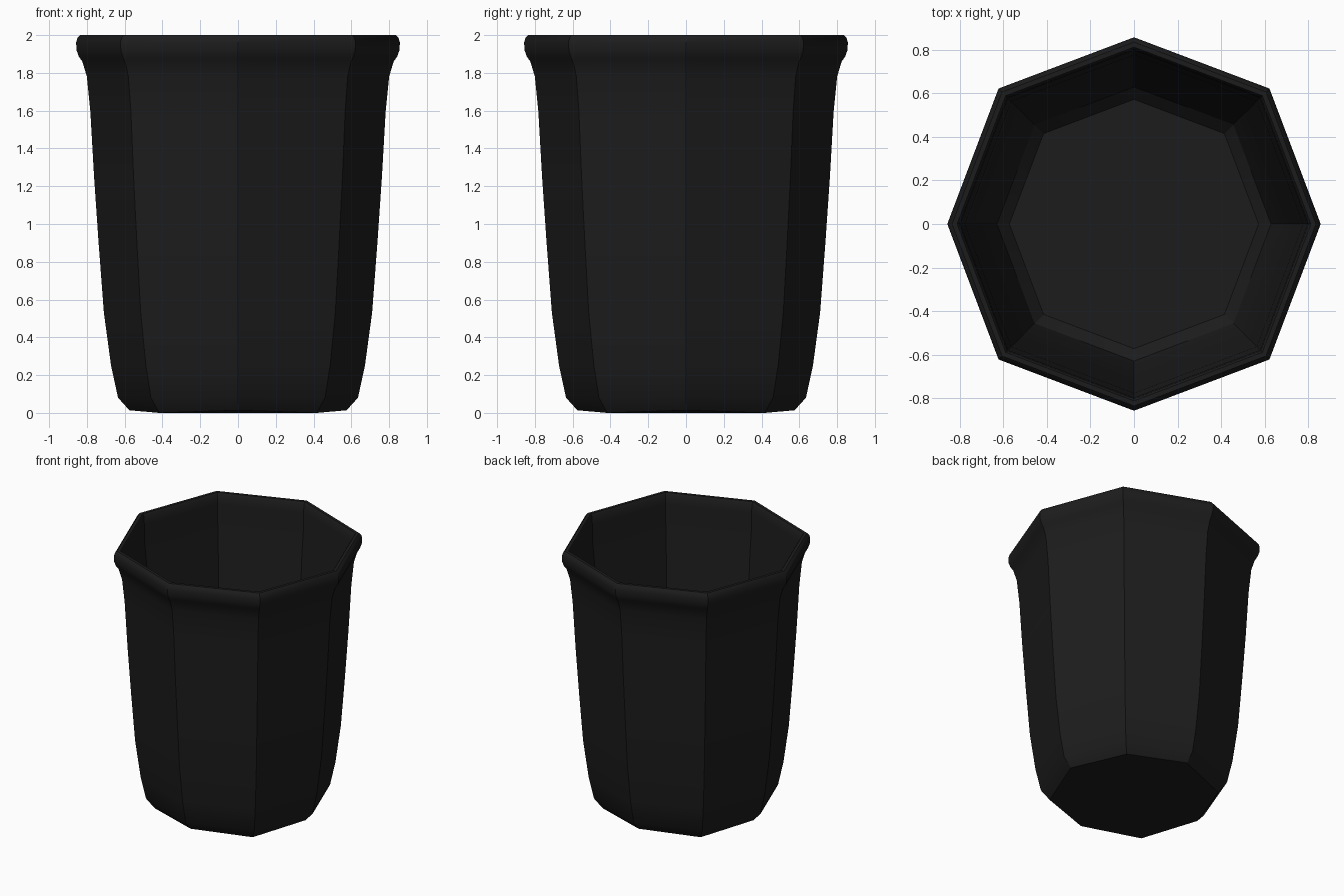
import bpy, bmesh, math

if "Cube" in bpy.data.objects:
    bpy.data.objects.remove(bpy.data.objects["Cube"])

SIDES = 8
# Outer wall, rolled lip and thin inner wall: (radius, height)
outer = [(0.575, 0.0), (0.635, 0.08), (0.672, 0.25), (0.71, 0.53), (0.738, 0.9),
         (0.762, 1.25), (0.782, 1.6), (0.80, 1.78), (0.824, 1.86), (0.842, 1.885),
         (0.855, 1.92), (0.857, 1.96), (0.85, 1.985), (0.835, 2.0)]
lip = [(0.812, 2.0), (0.802, 1.985), (0.797, 1.92)]
inner = [(r - 0.006, z) for r, z in reversed(outer[1:8])] + [(0.572, 0.025)]
profile = outer + lip + inner

bm = bmesh.new()
rings = []
for i, (r, z) in enumerate(profile):
    ring = []
    for k in range(SIDES):
        a = 2 * math.pi * k / SIDES
        rr = r * (1.026 if k % 2 else 1.0)      # diagonal corners sit slightly further out
        zz = z + (0.014 if i == 0 and k % 2 == 0 else 0.0)  # base corners lift a little
        ring.append(bm.verts.new((rr * math.cos(a), rr * math.sin(a), zz)))
    rings.append(ring)
for a, b in zip(rings, rings[1:]):
    for k in range(SIDES):
        n = (k + 1) % SIDES
        bm.faces.new((a[k], a[n], b[n], b[k]))

# Underside and inner floor, fanned from a centre point
for ring, z in ((rings[0], 0.0), (rings[-1], 0.025)):
    c = bm.verts.new((0, 0, z))
    for k in range(SIDES):
        bm.faces.new((ring[k], ring[(k + 1) % SIDES], c))
bmesh.ops.recalc_face_normals(bm, faces=bm.faces[:])

mesh = bpy.data.meshes.new("octagonal_pot")
bm.to_mesh(mesh)
bm.free()
pot = bpy.data.objects.new("octagonal_pot", mesh)
bpy.context.collection.objects.link(pot)

# Near-black finish
mat = bpy.data.materials.new("black")
mat.diffuse_color = (0.012, 0.012, 0.012, 1)
mat.use_nodes = True
mat.node_tree.nodes["Principled BSDF"].inputs["Base Color"].default_value = mat.diffuse_color
mesh.materials.append(mat)

bpy.context.view_layer.objects.active = pot
pot.select_set(True)
bpy.ops.object.shade_smooth_by_angle(angle=math.radians(30))
